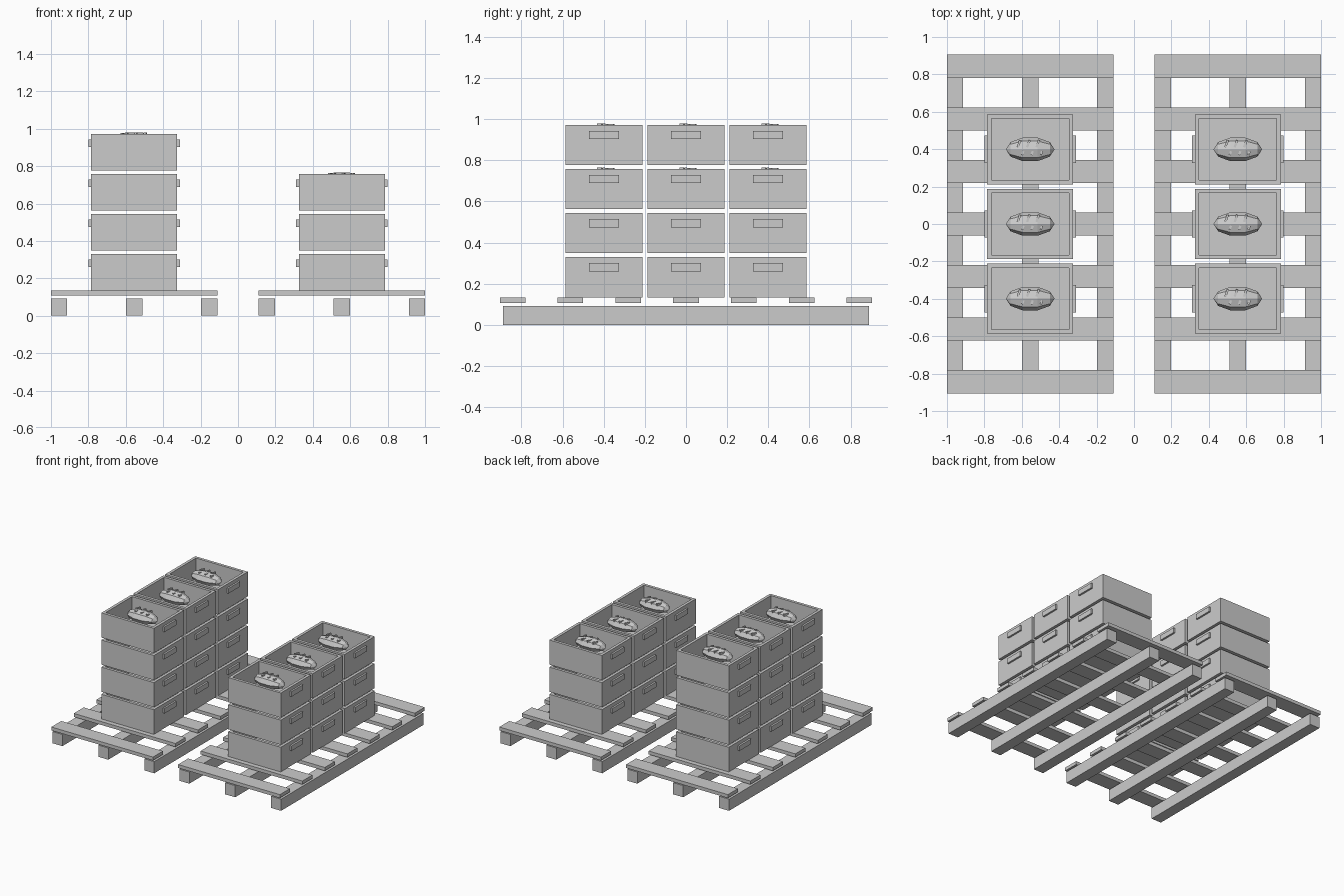
import bpy, bmesh
from mathutils import Matrix, Vector

if "Cube" in bpy.data.objects:
    bpy.data.objects.remove(bpy.data.objects["Cube"])


def add_box(bm, c, s, rot=None):
    m = Matrix.Translation(c) @ (rot or Matrix()) @ Matrix.Diagonal((*s, 1))
    bmesh.ops.create_cube(bm, size=1, matrix=m)


def to_mesh(bm, name):
    me = bpy.data.meshes.new(name)
    bmesh.ops.recalc_face_normals(bm, faces=bm.faces)
    bm.to_mesh(me)
    bm.free()
    return me


def place(me, name, loc):
    ob = bpy.data.objects.new(name, me)
    ob.location = loc
    bpy.context.collection.objects.link(ob)


# Pallet: three runners and seven deck boards
bm = bmesh.new()
for x in (-0.4015, 0, 0.4015):
    add_box(bm, (x, 0, 0.046), (0.087, 1.78, 0.092))
for i in range(7):
    add_box(bm, (0, -0.843 + 0.281 * i, 0.1205), (0.89, 0.124, 0.027))
pallet = to_mesh(bm, "pallet")

# Crate: open box with a recessed inside and a grip on each end
W, D, H, T = 0.46, 0.375, 0.195, 0.032
bm = bmesh.new()
add_box(bm, (0, 0, H / 2), (W, D, H))
bm.faces.ensure_lookup_table()
top = max(bm.faces, key=lambda f: f.calc_center_median().z)
bmesh.ops.inset_region(bm, faces=[top], thickness=T)
inner = bmesh.ops.extrude_face_region(bm, geom=[top])
verts = [v for v in inner["geom"] if isinstance(v, bmesh.types.BMVert)]
bmesh.ops.translate(bm, verts=verts, vec=(0, 0, -(H - T)))
if top.is_valid:
    bmesh.ops.delete(bm, geom=[top], context='FACES_ONLY')
for s in (-1, 1):
    add_box(bm, (s * (W / 2 + 0.004), 0, 0.146), (0.02, 0.146, 0.04))
crate = to_mesh(bm, "crate")

# Contents: faceted pointed body with small slanted fins
bm = bmesh.new()
bmesh.ops.create_uvsphere(
    bm, u_segments=8, v_segments=5, radius=1,
    matrix=Matrix.Diagonal((0.13, 0.066, 0.05, 1)) @ Matrix.Rotation(1.5708, 4, 'Y'))
tilt = Matrix.Rotation(-0.35, 4, 'Z')
for x in (-0.06, -0.01, 0.04):
    add_box(bm, (x, 0.03, 0.036), (0.012, 0.04, 0.018), tilt)
    add_box(bm, (x + 0.02, -0.02, 0.038), (0.012, 0.022, 0.016), tilt)
contents = to_mesh(bm, "contents")

# Two loaded pallets
for side, x, levels in (("left", -0.555, 4), ("right", 0.555, 3)):
    place(pallet, side + "_pallet", (x, 0, 0))
    for y in (-0.399, 0, 0.399):
        for k in range(levels):
            z = 0.134 + 0.2145 * k
            place(crate, side + "_crate", (x, y, z))
        place(contents, side + "_contents", (x, y, z + H - 0.04))
